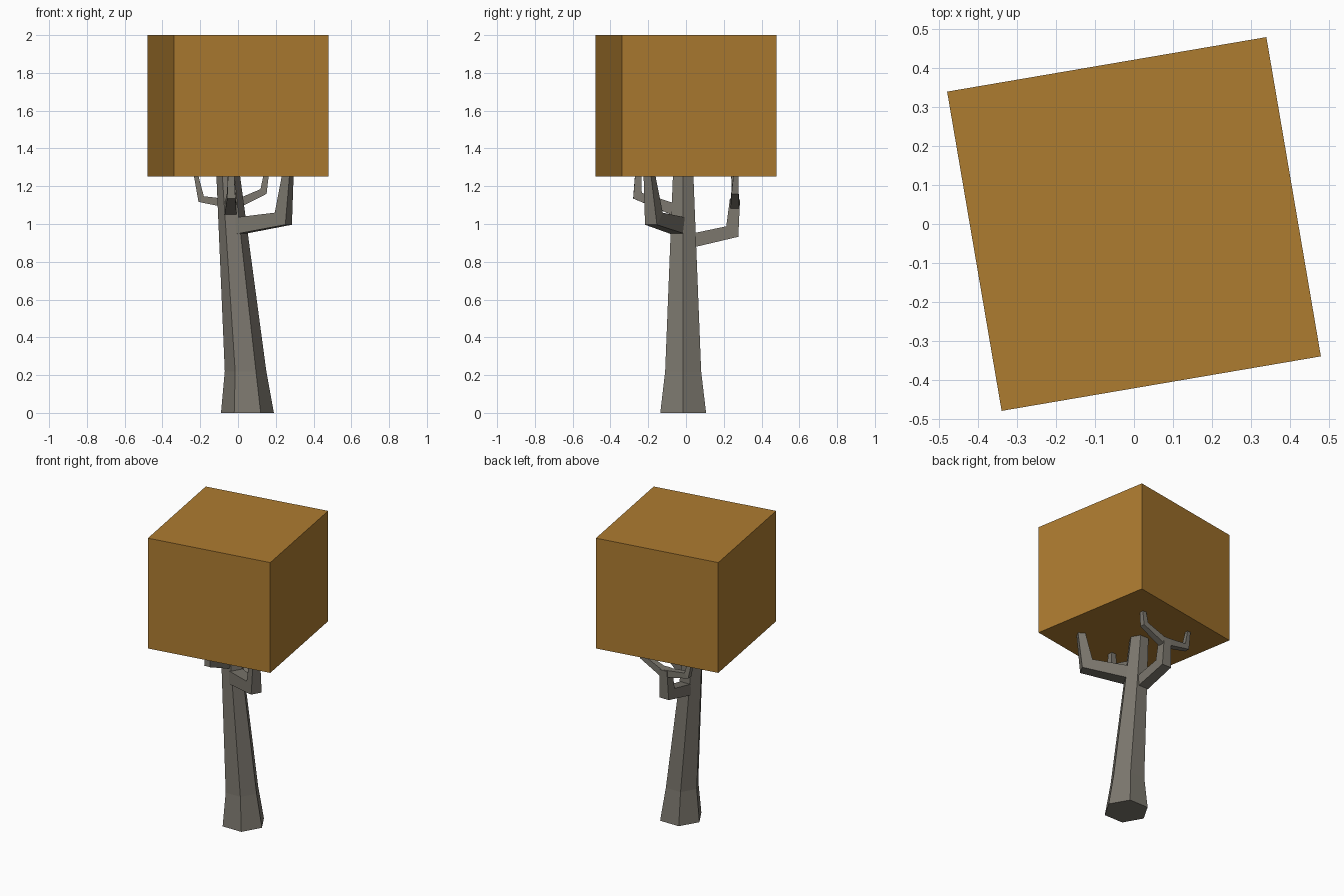
import bpy
from math import cos, sin, pi, atan2
from mathutils import Vector

if "Cube" in bpy.data.objects:
    bpy.data.objects.remove(bpy.data.objects["Cube"])


def material(name, rgb):
    m = bpy.data.materials.new(name)
    m.diffuse_color = (*rgb, 1)
    m.use_nodes = True
    m.node_tree.nodes["Principled BSDF"].inputs["Base Color"].default_value = m.diffuse_color
    return m


BARK = material("bark", (0.20, 0.185, 0.155))
LEAF = material("foliage", (0.42, 0.20, 0.03))


def loft(name, rings, mat):
    """Skin a list of equal-sized rings into a closed, flat-shaded solid."""
    n = len(rings[0])
    verts = [p for r in rings for p in r]
    last = (len(rings) - 1) * n
    faces = [tuple(reversed(range(n))), tuple(range(last, last + n))]
    for k in range(len(rings) - 1):
        for i in range(n):
            a, b = k * n + i, k * n + (i + 1) % n
            faces.append((a, b, b + n, a + n))
    me = bpy.data.meshes.new(name)
    me.from_pydata(verts, [], faces)
    me.materials.append(mat)
    ob = bpy.data.objects.new(name, me)
    bpy.context.collection.objects.link(ob)
    return ob


def branch(name, path):
    """Square tapered limb with mitred elbows; path holds (x, y, z, half width)."""
    pts = [Vector(p[:3]) for p in path]
    heading = pts[1] - pts[0]
    side = heading.cross(Vector((0, 0, 1))).normalized()
    rings = []
    for i, (c, p) in enumerate(zip(pts, path)):
        before = (c - pts[max(i - 1, 0)]).normalized()
        after = (pts[min(i + 1, len(pts) - 1)] - c).normalized()
        tangent = (before + after).normalized()
        stretch = 1 / max(tangent.dot(after if after.length else before), 0.5)
        up = side.cross(tangent).normalized() * p[3] * stretch
        s = side * p[3]
        rings.append([c + s + up, c - s + up, c - s - up, c + s - up])
    return loft(name, rings, BARK)


# Leaning six-sided trunk with flared foot: (centre x, z, radius)
trunk = [(0.05, 0, 0.14), (0.04, 0.22, 0.11), (-0.053, 1.27, 0.062)]
loft("trunk", [[(x + r * cos(i * pi / 3), -0.015 + r * sin(i * pi / 3), z)
                for i in range(6)] for x, z, r in trunk], BARK)

# Main limbs
branch("right_branch", [(-0.03, -0.02, 0.985, 0.045), (0.24, -0.17, 1.028, 0.036),
                        (0.265, -0.195, 1.27, 0.022)])
branch("back_branch", [(-0.03, 0.0, 0.905, 0.037), (0.245, 0.0, 0.96, 0.033)][:1] +
       [(-0.03, 0.245, 0.96, 0.034), (-0.03, 0.259, 1.13, 0.027)])
branch("front_branch", [(-0.04, -0.03, 1.065, 0.033), (-0.036, -0.257, 1.15, 0.022),
                        (-0.037, -0.253, 1.27, 0.016)])

# Twigs forking from the back limb
branch("left_twig", [(-0.03, 0.259, 1.105, 0.024), (-0.195, 0.259, 1.132, 0.017),
                     (-0.225, 0.25, 1.27, 0.011)])
branch("right_twig", [(-0.03, 0.259, 1.095, 0.024), (0.135, 0.259, 1.172, 0.018),
                      (0.151, 0.265, 1.27, 0.013)])

# Box of foliage, slightly turned
bpy.ops.mesh.primitive_cube_add(size=1, location=(0, 0, 1.626),
                                rotation=(0, 0, atan2(0.14, 0.82)))
crown = bpy.context.object
crown.name = "foliage_block"
crown.scale = (0.832, 0.832, 0.748)
crown.data.materials.append(LEAF)
